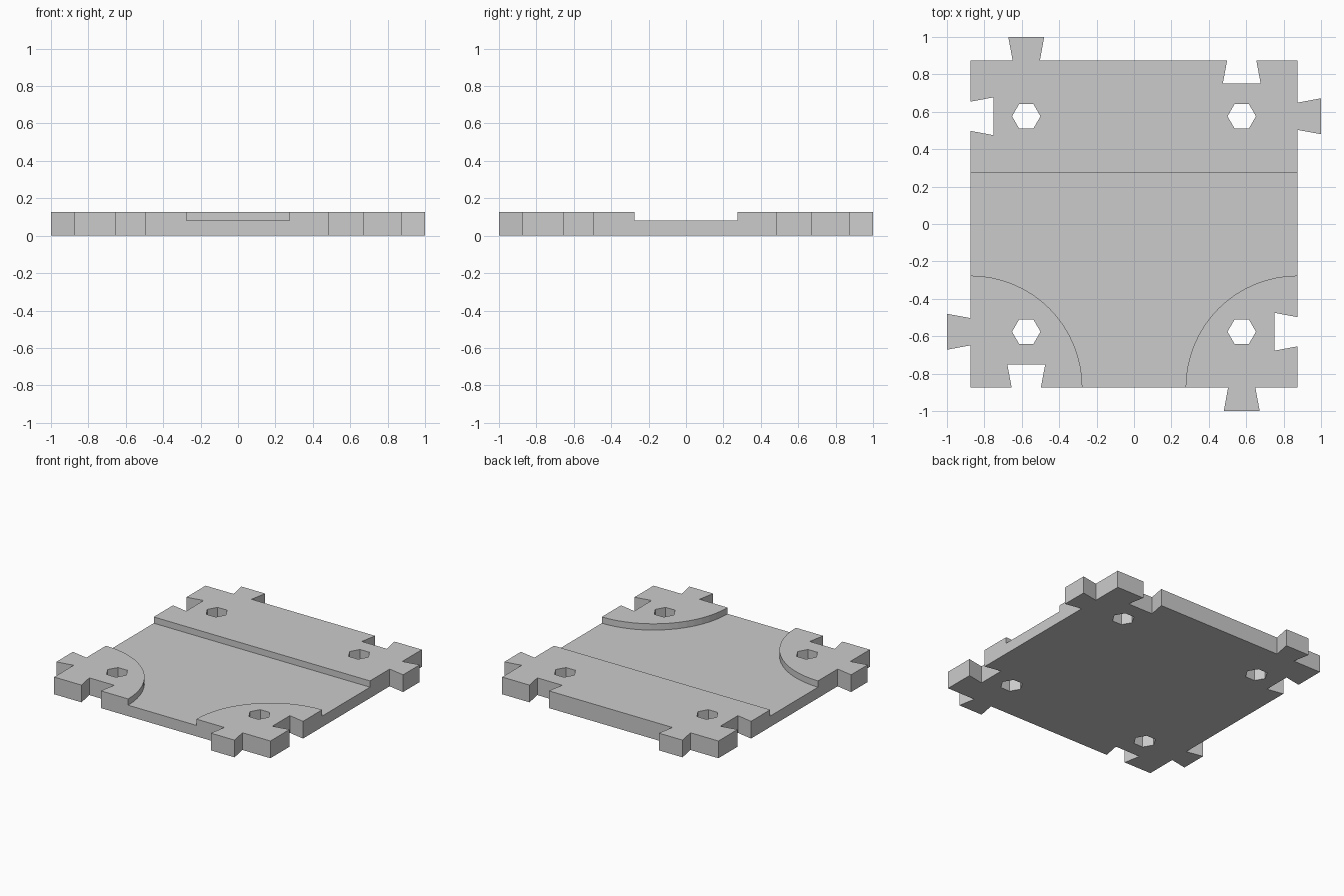
import bpy, bmesh
from math import pi, sin, cos
from mathutils import Vector

cube = bpy.data.objects.get("Cube")
if cube:
    bpy.data.objects.remove(cube, do_unlink=True)

HALF, JOINT, HEIGHT, FLOOR = 0.875, 0.576, 0.126, 0.08
CHANNEL = 0.276
RADIUS = HALF - CHANNEL

grey = bpy.data.materials.new("light grey")
grey.use_nodes = True
grey.diffuse_color = (0.6, 0.6, 0.6, 1)
grey.node_tree.nodes["Principled BSDF"].inputs["Base Color"].default_value = (0.6, 0.6, 0.6, 1)


def prism(name, points, bottom, top):
    """Extrude a flat outline into a solid."""
    bm = bmesh.new()
    face = bm.faces.new([bm.verts.new((x, y, bottom)) for x, y in points])
    made = bmesh.ops.extrude_face_region(bm, geom=[face])["geom"]
    for v in made:
        if isinstance(v, bmesh.types.BMVert):
            v.co.z = top
    bmesh.ops.recalc_face_normals(bm, faces=bm.faces)
    mesh = bpy.data.meshes.new(name)
    bm.to_mesh(mesh)
    bm.free()
    mesh.materials.append(grey)
    obj = bpy.data.objects.new(name, mesh)
    bpy.context.collection.objects.link(obj)
    return obj


def cut(target, cutter):
    """Subtract the cutter, then discard it."""
    cutter.hide_render = True
    mod = target.modifiers.new("cut", "BOOLEAN")
    mod.operation, mod.solver, mod.object = "DIFFERENCE", "EXACT", cutter
    bpy.context.view_layer.objects.active = target
    bpy.ops.object.modifier_apply(modifier=mod.name)
    bpy.data.objects.remove(cutter, do_unlink=True)


def joint(centre, mouth, deep, edge):
    """Four points of a dovetail tab or slot on the back side."""
    return [(centre - mouth, HALF), (centre - deep, edge),
            (centre + deep, edge), (centre + mouth, HALF)]


# Interlocking tile outline: one side repeated by quarter turns
side = [(-HALF, HALF)] + joint(-JOINT, 0.073, 0.096, 1.0) + joint(JOINT, 0.078, 0.101, 0.752)
outline = []
for turn in range(4):
    outline += side
    side = [(y, -x) for x, y in side]
tile = prism("floor_tile", outline, 0, HEIGHT)

# Sunken T-shaped path with two rounded corners
steps = 16
arc = [(HALF - RADIUS * sin(a), -HALF + RADIUS * cos(a))
       for a in (pi / 2 * i / steps for i in range(steps + 1))]
right = [(1.1, CHANNEL), (1.1, -CHANNEL)] + arc + [(CHANNEL, -1.1)]
left = [(-x, y) for x, y in reversed(right)]
cut(tile, prism("path_cutter", right + left, FLOOR, 0.3))

# Hexagonal peg holes
for sx in (-1, 1):
    for sy in (-1, 1):
        hexagon = [(sx * JOINT + 0.076 * cos(pi / 3 * i), sy * JOINT + 0.076 * sin(pi / 3 * i))
                   for i in range(6)]
        cut(tile, prism("hole_cutter", hexagon, -0.1, 0.3))
